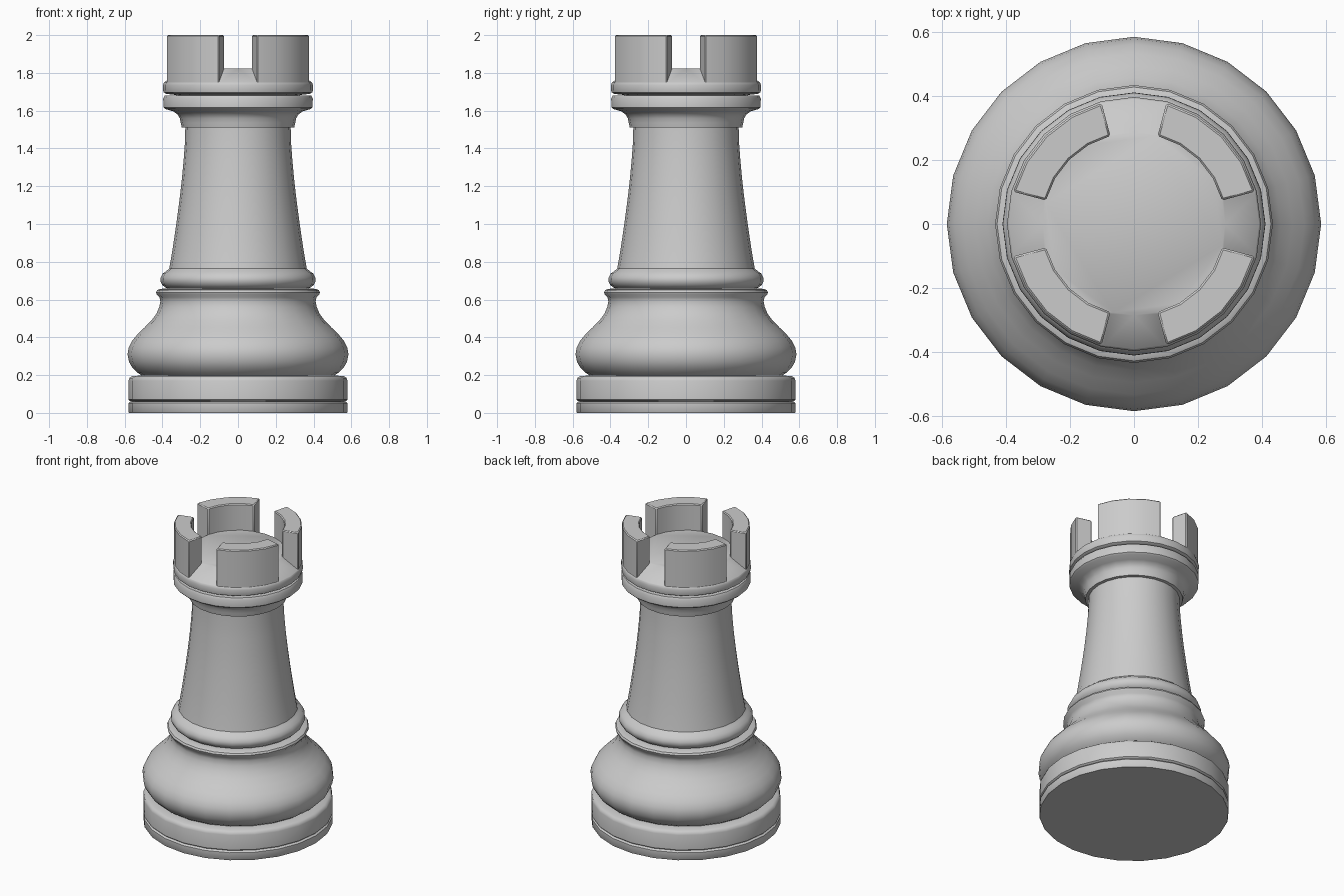
import bpy, bmesh
from math import sin, cos, radians, atan2, degrees

if "Cube" in bpy.data.objects:
    bpy.data.objects.remove(bpy.data.objects["Cube"])

SIDES = 24


def finish(name, bm):
    bm.normal_update()
    mesh = bpy.data.meshes.new(name)
    bm.to_mesh(mesh)
    bm.free()
    mesh.shade_smooth()
    mesh.set_sharp_from_angle(angle=radians(38))
    obj = bpy.data.objects.new(name, mesh)
    bpy.context.collection.objects.link(obj)


def lathe(profile, cap_bottom=False, cap_top=False):
    """Revolve (radius, z) points, listed bottom to top, around z."""
    bm = bmesh.new()
    rings = []
    for r, z in profile:
        rings.append([bm.verts.new((r * cos(radians(i * 360 / SIDES)),
                                    r * sin(radians(i * 360 / SIDES)), z))
                      for i in range(SIDES)])
    for lo, hi in zip(rings, rings[1:]):
        for i in range(SIDES):
            j = (i + 1) % SIDES
            bm.faces.new((lo[i], lo[j], hi[j], hi[i]))
    if cap_bottom:
        bm.faces.new(rings[0][::-1])
    if cap_top:
        bm.faces.new(rings[-1])
    return bm


# Each part starts where the one below ends, so the skin is continuous
parts = {
    "base_plinth": [(.577, 0), (.58, .004), (.58, .052), (.573, .059), (.56, .061), (.573, .064),
                    (.58, .071), (.58, .17), (.575, .185), (.56, .195), (.51, .198)],
    "bulb": [(.51, .198), (.535, .215), (.56, .24), (.577, .27), (.585, .31), (.579, .345),
             (.562, .38), (.533, .415), (.495, .452), (.458, .49), (.432, .525), (.417, .56),
             (.411, .59), (.416, .612), (.43, .627), (.434, .638), (.428, .65), (.412, .657),
             (.37, .658)],
    "lower_ring": [(.37, .658), (.385, .664), (.402, .678), (.411, .698), (.41, .716),
                   (.398, .738), (.378, .752), (.364, .765)],
    "stem": [(.364, .765), (.349, .85), (.334, .95), (.320, 1.05), (.307, 1.15), (.296, 1.25),
             (.287, 1.35), (.281, 1.43), (.279, 1.51)],
    "collar": [(.279, 1.51), (.298, 1.512), (.303, 1.535), (.308, 1.56), (.32, 1.58),
               (.342, 1.596), (.385, 1.609), (.395, 1.618), (.396, 1.665), (.388, 1.679),
               (.32, 1.682)],
}
for name, profile in parts.items():
    finish(name, lathe(profile, cap_bottom=(name == "base_plinth")))

# Turret: ring, sloping notch floor, flat centre
R_OUT, R_IN, TOP = .393, .285, 2.0
bm = lathe([(.32, 1.682), (.38, 1.689), (.394, 1.697), (.397, 1.71), (.397, 1.735),
            (.393, 1.748), (R_OUT - .002, 1.75), (R_IN, 1.823)], cap_top=True)

# Battlements: raise the sloping faces between the four notches
raised = []
for f in bm.faces:
    c = f.calc_center_median()
    angle = degrees(atan2(c.y, c.x)) % 90
    if 1.76 < c.z < 1.81 and len(f.verts) == 4 and 15 < angle < 75:
        raised.append(f)
res = bmesh.ops.extrude_face_region(bm, geom=raised)
bmesh.ops.delete(bm, geom=[f for f in raised if f.is_valid], context='FACES_ONLY')
for v in [g for g in res["geom"] if isinstance(g, bmesh.types.BMVert)]:
    v.co.z = TOP
bm.normal_update()

# Small bevel on the battlement edges
edges = [e for e in bm.edges if max(v.co.z for v in e.verts) > 1.99
         and len(e.link_faces) == 2 and e.calc_face_angle() > radians(50)]
bmesh.ops.bevel(bm, geom=edges, offset=.006, segments=1, affect='EDGES', clamp_overlap=True)
finish("turret", bm)
